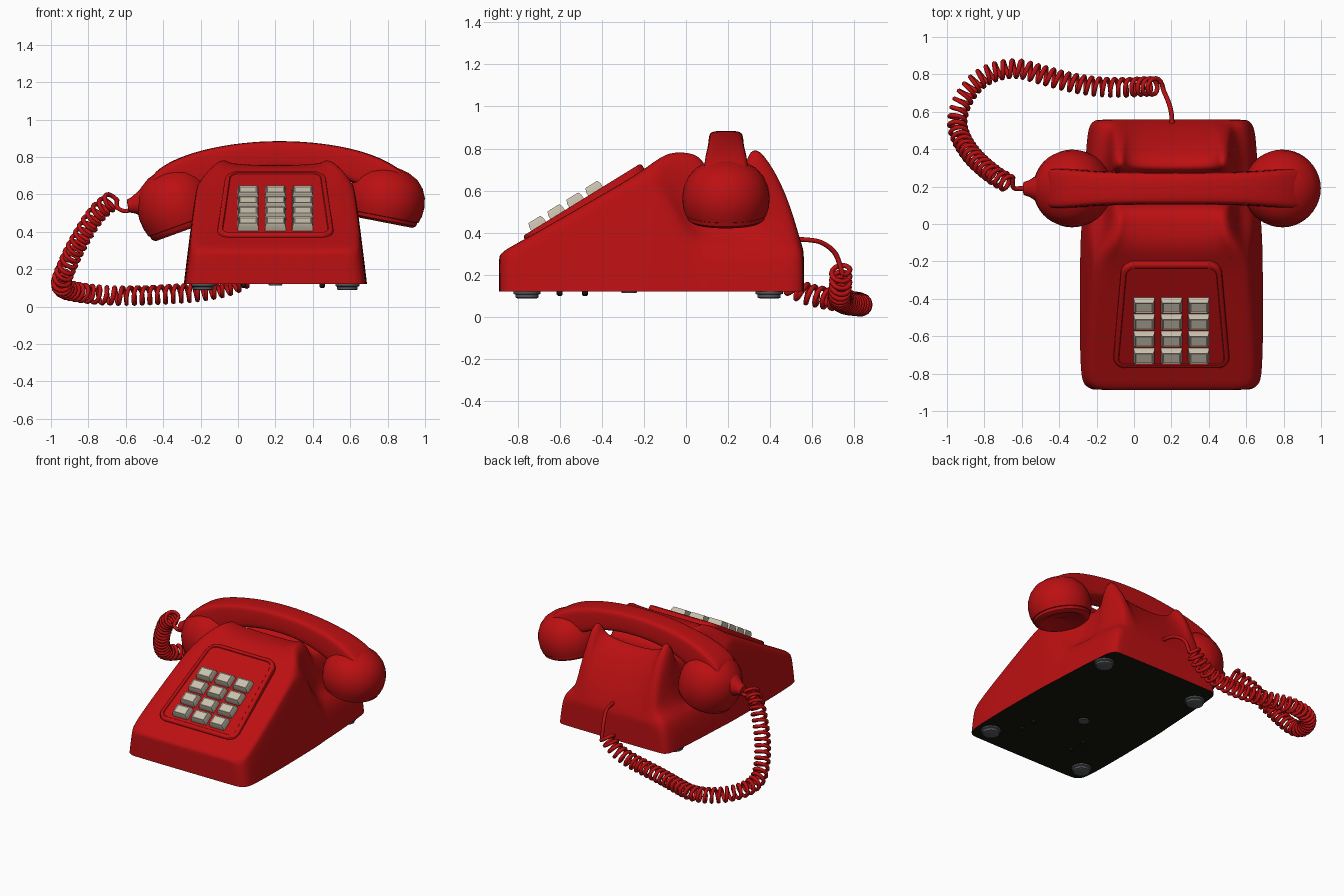
import bpy, bmesh, math
from mathutils import Vector, Matrix

if "Cube" in bpy.data.objects:
    bpy.data.objects.remove(bpy.data.objects["Cube"])


def material(name, rgb):
    m = bpy.data.materials.new(name)
    m.use_nodes = True
    m.diffuse_color = (*rgb, 1)
    m.node_tree.nodes["Principled BSDF"].inputs["Base Color"].default_value = (*rgb, 1)
    return m


RED = material("red plastic", (0.5, 0.005, 0.006))
BLACK = material("black base", (0.007, 0.007, 0.004))
GREY = material("grey rubber", (0.09, 0.1, 0.11))
BEIGE = material("beige keys", (0.6, 0.54, 0.43))
CX = 0.2  # centre line of the housing
ZB = 0.12  # underside of the housing


def finish(bm, name, mats, subdiv=0, angle=40):
    bmesh.ops.recalc_face_normals(bm, faces=bm.faces)
    me = bpy.data.meshes.new(name)
    bm.to_mesh(me)
    bm.free()
    for m in mats:
        me.materials.append(m)
    ob = bpy.data.objects.new(name, me)
    bpy.context.collection.objects.link(ob)
    if subdiv:
        mod = ob.modifiers.new("Smooth", 'SUBSURF')
        mod.levels = mod.render_levels = subdiv
        for p in me.polygons:
            p.use_smooth = True
    else:
        bpy.ops.object.select_all(action='DESELECT')
        ob.select_set(True)
        bpy.context.view_layer.objects.active = ob
        bpy.ops.object.shade_smooth_by_angle(angle=math.radians(angle))
    return ob


def loft(rings):
    """Skin closed rings of equal length and cap both ends."""
    bm = bmesh.new()
    vs = [[bm.verts.new(p) for p in ring] for ring in rings]
    n = len(vs[0])
    for a, b in zip(vs, vs[1:]):
        for i in range(n):
            j = (i + 1) % n
            bm.faces.new((a[i], a[j], b[j], b[i]))
    bm.faces.new(vs[0])
    bm.faces.new(vs[-1])
    return bm


def lathe(name, profile, mat, matrix, sides=40):
    rings = [[matrix @ Vector((r * math.cos(k * math.tau / sides), r * math.sin(k * math.tau / sides), z))
              for k in range(sides)] for r, z in profile]
    return finish(loft(rings), name, [mat])


# Housing: cross-sections from front to back
def section(y, wb, zs, wi, wt, zt, zc):
    ws = wb - 0.12 * (zs - ZB)
    half = [(wb, ZB), (ws, zs), (wi, zs + 0.025), (wt, zt), (wt - 0.075, zt), (wt - 0.085, zc)]
    return [Vector((CX + s * x, y, z)) for s, pts in ((1, half), (-1, half[::-1])) for x, z in pts]


rings = []
for y, wb, zt in ((-0.888, 0.40, 0.28), (-0.884, 0.43, 0.295), (-0.86, 0.468, 0.318),
                  (-0.81, 0.484, 0.345), (-0.6, 0.49, 0.465), (-0.4, 0.49, 0.58), (-0.22, 0.488, 0.685)):
    edge = wb - 0.12 * (zt - ZB)
    rings.append(section(y, wb, zt - 0.04, edge - 0.008, edge - 0.035, zt, zt))
for row in ((-0.15, 0.487, 0.62, 0.41, 0.37, 0.74, 0.735),
            (-0.08, 0.485, 0.56, 0.39, 0.335, 0.785, 0.755),
            (0.0, 0.48, 0.43, 0.36, 0.325, 0.785, 0.755),
            (0.06, 0.475, 0.375, 0.345, 0.32, 0.77, 0.75),
            (0.1, 0.475, 0.365, 0.34, 0.32, 0.71, 0.71),
            (0.12, 0.473, 0.36, 0.34, 0.32, 0.64, 0.64),
            (0.27, 0.465, 0.35, 0.335, 0.32, 0.64, 0.64),
            (0.29, 0.463, 0.35, 0.335, 0.32, 0.78, 0.70),
            (0.33, 0.46, 0.35, 0.335, 0.32, 0.81, 0.69),
            (0.37, 0.457, 0.35, 0.335, 0.32, 0.78, 0.66),
            (0.44, 0.452, 0.345, 0.33, 0.315, 0.67, 0.57),
            (0.5, 0.445, 0.34, 0.33, 0.31, 0.52, 0.46),
            (0.535, 0.432, 0.335, 0.33, 0.30, 0.39, 0.385),
            (0.555, 0.41, 0.29, 0.34, 0.29, 0.33, 0.33),
            (0.56, 0.38, 0.26, 0.32, 0.28, 0.30, 0.30)):
    rings.append(section(*row))
bm = loft(rings)
crease = bm.edges.layers.float.new("crease_edge")
for f in bm.faces:
    if all(v.co.z < ZB + 0.001 for v in f.verts):
        f.material_index = 1
for e in bm.edges:
    if len({f.material_index for f in e.link_faces}) == 2:
        e[crease] = 1.0
        e.smooth = False
finish(bm, "housing", [RED, BLACK], subdiv=2)

# Sloping keypad panel
tilt = math.atan2(0.345, 0.56)
slope = Matrix.Translation((CX, -0.495, 0.557)) @ Matrix.Rotation(tilt, 4, 'X')
bm = loft([[Vector((x, v, z)) for x, v in ((-0.315, -0.33), (0.315, -0.33), (0.265, 0.33), (-0.265, 0.33))]
           for z in (-0.08, 0)])
bmesh.ops.bevel(bm, geom=[e for e in bm.edges if abs(e.verts[0].co.z - e.verts[1].co.z) > 0.01],
                offset=0.07, segments=5, profile=0.5, affect='EDGES')
bmesh.ops.bevel(bm, geom=[e for e in bm.edges if all(v.co.z > -0.001 for v in e.verts)],
                offset=0.014, segments=3, profile=0.5, affect='EDGES')
bm.normal_update()
top = max(bm.faces, key=lambda f: f.calc_center_median().z)
bmesh.ops.inset_region(bm, faces=[top], thickness=0.012, depth=0)
bmesh.ops.inset_region(bm, faces=[top], thickness=0.004, depth=-0.005)
bm.transform(slope)
finish(bm, "keypad_panel", [RED], angle=30)

# Keys: tapered blocks with shallow dished tops
for r in range(4):
    for c in range(3):
        spot = Matrix.Translation(((c - 1) * 0.146, (-0.70 + 0.09 * r + 0.495) / math.cos(tilt), 0))
        bm = loft([[Vector((sx * w, sy * d, z)) for sx, sy in ((-1, -1), (1, -1), (1, 1), (-1, 1))]
                   for w, d, z in ((0.057, 0.042, -0.02), (0.055, 0.04, 0.02), (0.048, 0.033, 0.038))])
        bm.normal_update()
        top = max(bm.faces, key=lambda f: f.calc_center_median().z)
        bmesh.ops.inset_region(bm, faces=[top], thickness=0.008, depth=-0.004)
        bm.transform(slope @ spot)
        finish(bm, f"key_{r + 1}_{c + 1}", [BEIGE], angle=20)

# Handset grip
HY = 0.19
rings = []
for x, zt, zb, w in ((-0.47, 0.67, 0.52, 0.10), (-0.45, 0.72, 0.5, 0.115), (-0.35, 0.785, 0.55, 0.112),
                     (-0.2, 0.838, 0.65, 0.096), (0, 0.876, 0.72, 0.09), (0.22, 0.89, 0.74, 0.09),
                     (0.45, 0.876, 0.725, 0.09), (0.65, 0.838, 0.65, 0.096), (0.8, 0.78, 0.57, 0.112),
                     (0.9, 0.71, 0.52, 0.115), (0.92, 0.67, 0.54, 0.10)):
    half = [(w - 0.02, zb), (w, zb + 0.02), (w - 0.008, zt - 0.02), (w - 0.02, zt)]
    rings.append([Vector((x, HY + s * y, z)) for s, pts in ((1, half), (-1, half[::-1])) for y, z in pts])
finish(loft(rings), "handset_grip", [RED], subdiv=2)

# Ear and mouth cups
CUP = [(0.03, 0.015), (0.045, 0.008), (0.13, 0.008), (0.14, 0), (0.165, 0), (0.182, 0.012), (0.186, 0.03),
       (0.192, 0.032), (0.204, 0.07), (0.208, 0.12), (0.2, 0.17), (0.18, 0.215), (0.145, 0.255),
       (0.09, 0.285), (0.04, 0.297), (0.01, 0.3)]
for name, x, z, lean, tall in (("ear_cup", 0.77, 0.452, 11, 1), ("mouth_cup", -0.285, 0.406, -20, 1.15)):
    place = Matrix.Translation((x, HY, z)) @ Matrix.Rotation(math.radians(lean), 4, 'Y')
    lathe(name, [(r, h * tall) for r, h in CUP], RED, place)

# Cord socket on the mouth cup
aim = Matrix.Translation((-0.46, HY, 0.56)) @ Matrix.Rotation(math.radians(-100), 4, 'Y')
lathe("cord_socket", [(0.1, 0), (0.085, 0.04), (0.045, 0.1), (0.035, 0.13), (0.01, 0.132)], RED, aim, 20)


# Coiled cord: helix wound round a smooth path
def smooth_path(pts, steps=30):
    pts = [Vector(p) for p in pts]
    pts = [2 * pts[0] - pts[1]] + pts + [2 * pts[-1] - pts[-2]]
    out = []
    for a, b, c, d in zip(pts, pts[1:], pts[2:], pts[3:]):
        for k in range(steps):
            t = k / steps
            out.append(0.5 * (2 * b + (c - a) * t + (2 * a - 5 * b + 4 * c - d) * t ** 2
                              + (3 * b - a - 3 * c + d) * t ** 3))
    return out + [pts[-2]]


def tube(name, pts, radius):
    cu = bpy.data.curves.new(name, 'CURVE')
    cu.dimensions = '3D'
    cu.bevel_depth = radius
    cu.bevel_resolution = 1
    cu.use_fill_caps = True
    sp = cu.splines.new('POLY')
    sp.points.add(len(pts) - 1)
    for q, p in zip(sp.points, pts):
        q.co = (*p, 1)
    cu.materials.append(RED)
    ob = bpy.data.objects.new(name, cu)
    bpy.context.collection.objects.link(ob)


route = smooth_path([(-0.67, 0.215, 0.57), (-0.76, 0.27, 0.49), (-0.86, 0.36, 0.33), (-0.925, 0.46, 0.19),
                     (-0.945, 0.55, 0.12), (-0.915, 0.66, 0.09), (-0.84, 0.76, 0.075), (-0.74, 0.815, 0.063),
                     (-0.62, 0.83, 0.058), (-0.5, 0.8, 0.06), (-0.35, 0.76, 0.067), (-0.2, 0.735, 0.08),
                     (-0.05, 0.73, 0.11), (0.05, 0.735, 0.16), (0.12, 0.735, 0.23)])
PITCH, PER_TURN, COIL = 0.043, 14, 0.044
coil, carry = [], 0.0
gap = PITCH / PER_TURN
for a, b in zip(route, route[1:]):
    t = (b - a).normalized()
    side = t.cross(Vector((0, 0, 1))).normalized()
    up = side.cross(t)
    length = (b - a).length
    while carry < length:
        ang = len(coil) * math.tau / PER_TURN
        coil.append(a + t * carry + (side * math.cos(ang) + up * math.sin(ang)) * COIL)
        carry += gap
    carry -= length
tube("coiled_cord", coil, 0.0125)
tube("cord_to_handset", smooth_path([(-0.55, HY, 0.53), (-0.6, HY, 0.51), (-0.645, 0.195, 0.53), coil[0]], 6), 0.0125)
tube("cord_to_housing", smooth_path([coil[-1], (0.16, 0.71, 0.3), (0.185, 0.65, 0.35), (0.2, 0.59, 0.365),
                                     (0.205, 0.5, 0.37)], 6), 0.0125)

# Rubber feet, centre label disc and small screws underneath
for side_name, x in (("right", -0.185), ("left", 0.585)):
    for end, y in (("front", -0.755), ("back", 0.395)):
        lathe(f"{end}_{side_name}_foot", [(0.045, 0.088), (0.055, 0.092), (0.055, 0.106), (0.065, 0.11), (0.065, 0.125)],
              GREY, Matrix.Translation((x, y, 0)), 24)
lathe("centre_disc", [(0.035, 0.113), (0.038, 0.125)], GREY, Matrix.Translation((CX, -0.27, 0)), 24)
for x in (0.03, 0.45):
    for y in (-0.6, -0.48):
        lathe("base_screw", [(0.008, 0.1), (0.014, 0.106), (0.014, 0.125)], BLACK, Matrix.Translation((x, y, 0)), 12)
